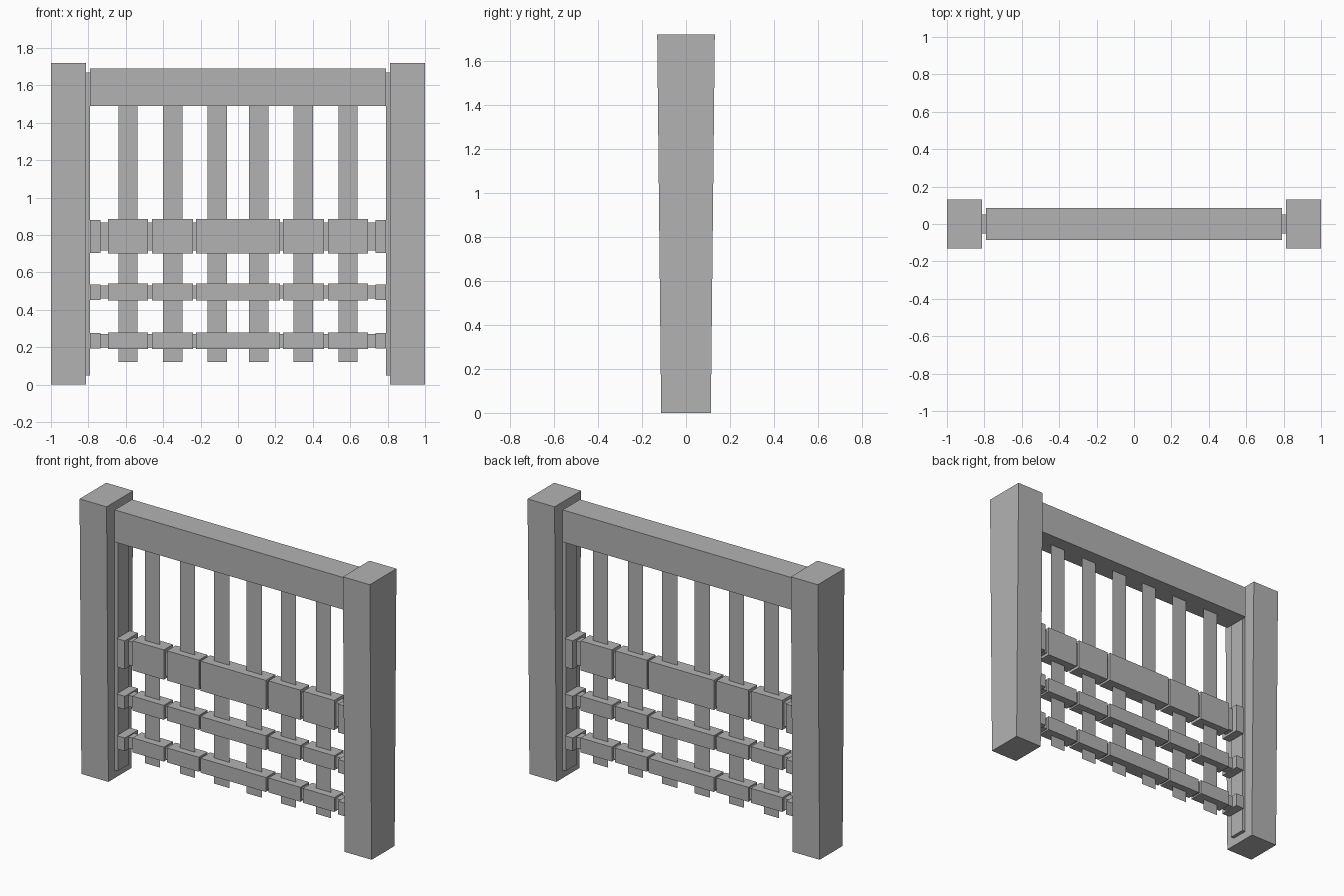
import bpy
import bmesh
from mathutils import Vector

if "Cube" in bpy.data.objects:
    bpy.data.objects.remove(bpy.data.objects["Cube"], do_unlink=True)

GREY = (0.45, 0.45, 0.45, 1)
grey = bpy.data.materials.new("plain grey")
grey.use_nodes = True
grey.diffuse_color = GREY
grey.node_tree.nodes["Principled BSDF"].inputs["Base Color"].default_value = GREY


def finish(name, bm):
    mesh = bpy.data.meshes.new(name)
    bm.to_mesh(mesh)
    bm.free()
    mesh.materials.append(grey)
    obj = bpy.data.objects.new(name, mesh)
    bpy.context.collection.objects.link(obj)
    return obj


def box(name, x, half_depth, z, bottom_half_depth=None):
    """Box from x and z ranges, centred on y, with an optional narrower foot."""
    bm = bmesh.new()
    bmesh.ops.create_cube(bm, size=1)
    for v in bm.verts:
        top = v.co.z > 0
        depth = half_depth if top or bottom_half_depth is None else bottom_half_depth
        v.co = Vector((x[v.co.x > 0], depth if v.co.y > 0 else -depth, z[top]))
    return finish(name, bm)


def sheet(name, x, z):
    """Upright flat strip in the middle of the gate."""
    bm = bmesh.new()
    bm.faces.new([bm.verts.new((px, 0, pz)) for px, pz in
                  ((x[0], z[0]), (x[1], z[0]), (x[1], z[1]), (x[0], z[1]))])
    return finish(name, bm)


def mirrored(x, side):
    return tuple(sorted(side * value for value in x))


# Top beam
box("top_beam", (-0.79, 0.79), 0.085, (1.49, 1.69))

# Rails: bottom, middle and the tall upper one
rails = {"lower": (0.19, 0.28), "middle": (0.45, 0.54), "upper": (0.70, 0.885)}
for rail, (low, high) in rails.items():
    box(rail + "_rail_centre", (-0.225, 0.225), 0.047, (low, high))

for side, label in ((1, "left"), (-1, "right")):
    # Posts, tapering towards the foot, with a raised guide strip inside
    box(label + "_post", mirrored((0.814, 1), side), 0.131, (0, 1.72), 0.113)
    box(label + "_guide", mirrored((0.792, 0.814), side), 0.052, (0.05, 1.67))

    # Flat upright slats
    for i, centre in enumerate((0.112, 0.348, 0.588)):
        sheet(f"{label}_slat_{i + 1}",
              mirrored((centre - 0.052, centre + 0.052), side), (0.12, 1.5))

    # Rail blocks with slimmer joints between them
    for rail, (low, high) in rails.items():
        name = f"{label}_{rail}_rail"
        inset = 0.018 if rail == "upper" else 0.01
        box(name + "_inner", mirrored((0.24, 0.46), side), 0.043, (low, high))
        box(name + "_outer", mirrored((0.48, 0.695), side), 0.045, (low, high))
        box(name + "_end", mirrored((0.735, 0.79), side), 0.065, (low + 0.004, high - 0.004))
        for i, joint in enumerate(((0.225, 0.24), (0.46, 0.48), (0.695, 0.735))):
            box(f"{name}_joint_{i + 1}", mirrored(joint, side), 0.03,
                (low + inset, high - inset))
